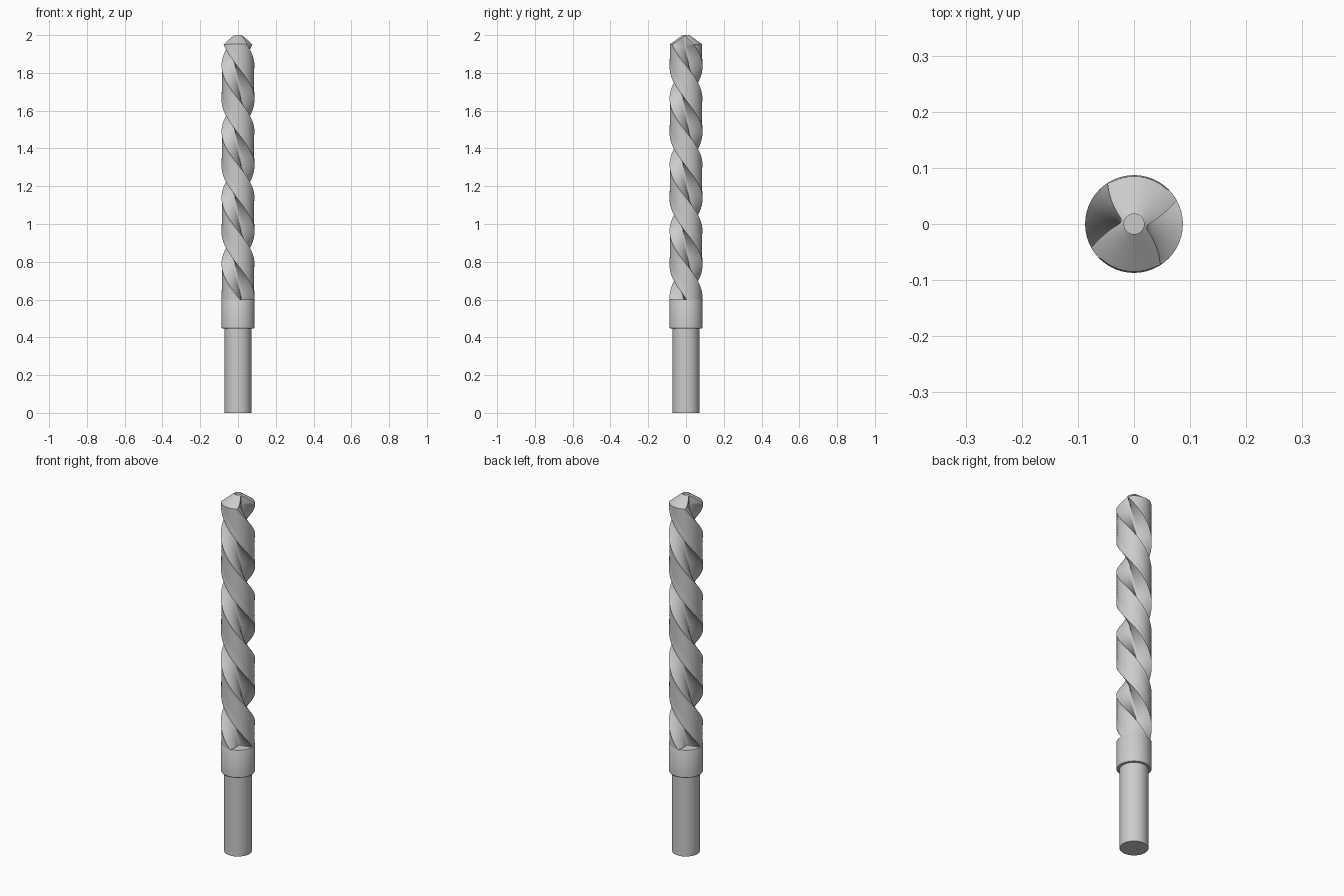
import bpy, bmesh
from math import sin, cos, pi, radians

if "Cube" in bpy.data.objects:
    bpy.data.objects.remove(bpy.data.objects["Cube"])

R, WEB, HOLE = 0.087, 0.0235, 0.018     # outer, core and pilot hole radii
HALF_PITCH = 0.35                       # rise between neighbouring flutes
LAND = radians(47)                      # half width of each land
SHOULDER = 1.95                         # height where the point begins


def finish(name, bm):
    bmesh.ops.recalc_face_normals(bm, faces=bm.faces)
    me = bpy.data.meshes.new(name)
    bm.to_mesh(me)
    bm.free()
    ob = bpy.data.objects.new(name, me)
    bpy.context.collection.objects.link(ob)
    bpy.ops.object.select_all(action='DESELECT')
    ob.select_set(True)
    bpy.context.view_layer.objects.active = ob
    bpy.ops.object.shade_smooth_by_angle(angle=radians(30))
    return ob


def skin(name, rings):
    """Join equal-length rings of points and cap both ends."""
    bm = bmesh.new()
    vr = [[bm.verts.new(p) for p in ring] for ring in rings]
    n = len(vr[0])
    for a, b in zip(vr, vr[1:]):
        for i in range(n):
            j = (i + 1) % n
            bm.faces.new((a[i], a[j], b[j], b[i]))
    bm.faces.new(vr[0])
    bm.faces.new(vr[-1])
    return finish(name, bm)


def lathe(name, profile, n=64):
    return skin(name, [[(r * cos(2 * pi * i / n), r * sin(2 * pi * i / n), z)
                        for i in range(n)] for r, z in profile])


# Shank and collar
lathe("shank", [(0.071, 0), (0.071, 0.46)])
lathe("collar", [(0.083, 0.446), (0.087, 0.452), (0.087, 0.597), (0.085, 0.601)])

# Two-flute cross-section as (angle, radius): curved heel, straighter lip
section = []
for side in (0, pi):
    for k in range(14):                                  # land with a raised margin
        a = -LAND + 2 * LAND * k / 14
        section.append((side + a, R if k < 3 else R - 0.002))
    for k in range(28):                                  # concave flute
        u = -1 + 2 * k / 28
        power = 2.1 if u < 0 else 2.6
        section.append((side + pi / 2 + u * (pi / 2 - LAND),
                        WEB + (R - WEB) * abs(u) ** power))


def twist(z):
    return radians(76) + max(0, SHOULDER - z) / HALF_PITCH * pi


def cone(r):
    return 2.0 - 0.72 * max(0, r - HOLE)


def point(a, r, z):
    t = a + twist(z)
    return (r * cos(t), r * sin(t), z)


# Fluted body, twisted to the shoulder, then straight up to the cone surface
rings = []
STEPS = 180
for s in range(STEPS + 1):
    z = 0.595 + (SHOULDER - 0.595) * s / STEPS
    rings.append([point(a, r, z) for a, r in section])
top = [point(a, r, cone(r)) for a, r in section]
rings.append(top)

# Ground point running in to the pilot hole
for s in range(1, 7):
    f = s / 6
    ring = []
    for (a, r), (x, y, z) in zip(section, top):
        q = r + (HOLE - r) * f
        ring.append((x * q / r, y * q / r, cone(q)))
    rings.append(ring)
rings.append([(x, y, 1.94) for x, y, z in rings[-1]])
skin("fluted_body", rings)
